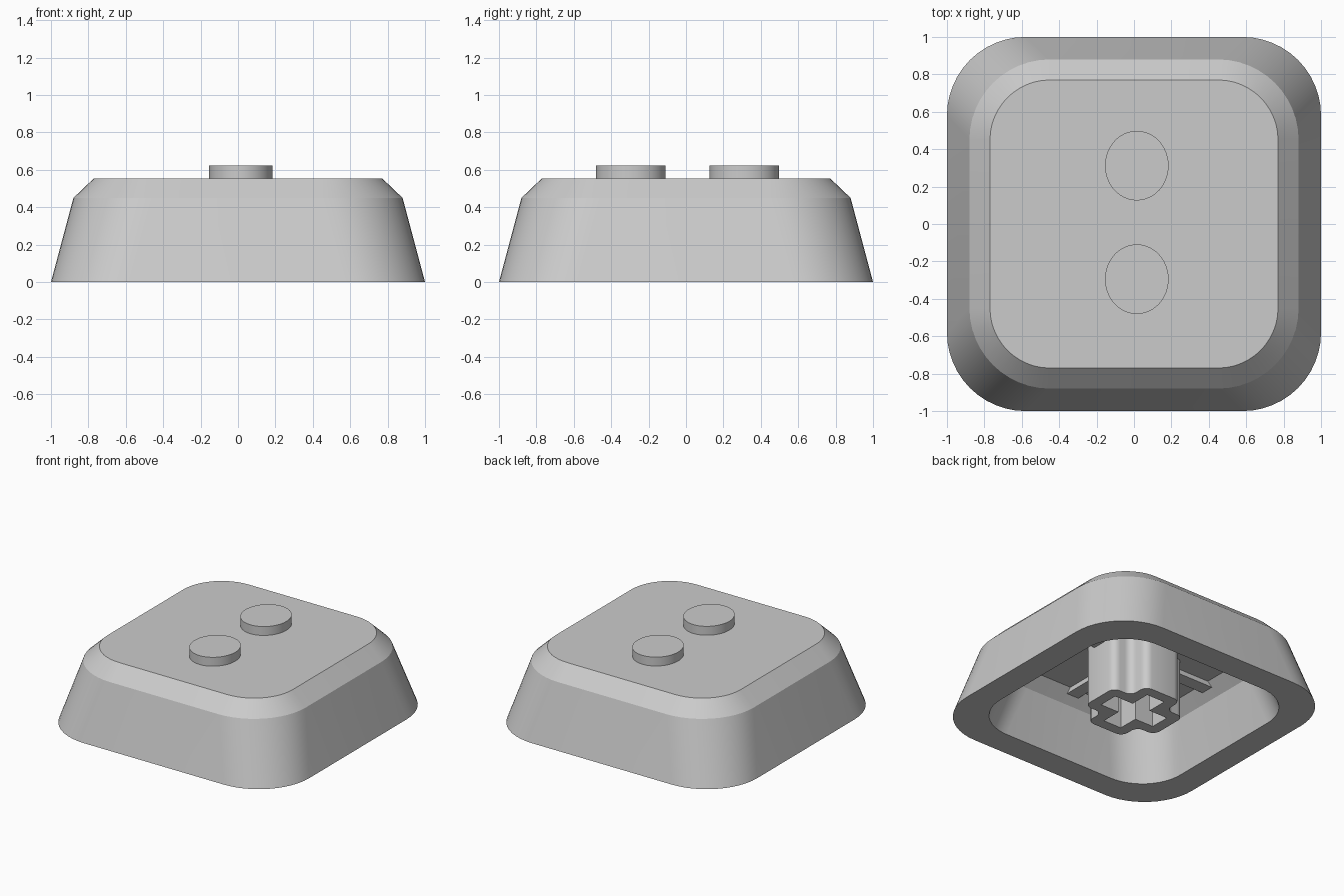
import bpy, bmesh, math
from mathutils import Matrix

cube = bpy.data.objects.get("Cube")
if cube:
    bpy.data.objects.remove(cube, do_unlink=True)

grey = bpy.data.materials.new("light grey plastic")
grey.use_nodes = True
grey.diffuse_color = (0.6, 0.6, 0.6, 1)
grey.node_tree.nodes["Principled BSDF"].inputs["Base Color"].default_value = (0.6, 0.6, 0.6, 1)


def finish(name, bm):
    bmesh.ops.recalc_face_normals(bm, faces=bm.faces)
    mesh = bpy.data.meshes.new(name)
    bm.to_mesh(mesh)
    bm.free()
    mesh.materials.append(grey)
    obj = bpy.data.objects.new(name, mesh)
    bpy.context.collection.objects.link(obj)
    bpy.ops.object.select_all(action='DESELECT')
    obj.select_set(True)
    bpy.context.view_layer.objects.active = obj
    bpy.ops.object.shade_smooth_by_angle(angle=math.radians(24))
    return obj


def rounded_square(bm, half, radius, z, steps=12):
    ring = []
    for corner in range(4):
        mid = math.radians(45 + 90 * corner)
        reach = (half - radius) * math.sqrt(2)
        for i in range(steps + 1):
            a = math.radians(90 * (corner + i / steps))
            ring.append(bm.verts.new((reach * math.cos(mid) + radius * math.cos(a),
                                      reach * math.sin(mid) + radius * math.sin(a), z)))
    return ring


def plus_ring(bm, length, width, bevel, z, steps=4):
    """Plus outline whose tip corners and inner notches are rounded."""
    ring = []
    for k in range(4):
        turn = Matrix.Rotation(math.radians(90 * k), 3, 'Z')
        tip, notch = length - bevel, width + bevel
        arcs = [(tip, bevel - width, -90, 0), (tip, width - bevel, 0, 90), (notch, notch, 270, 180)]
        for cx, cy, start, end in arcs:
            for i in range(steps + 1):
                a = math.radians(start + (end - start) * i / steps)
                point = Matrix.Translation((cx + bevel * math.cos(a), cy + bevel * math.sin(a), z))
                ring.append(bm.verts.new(turn @ point.to_translation()))
    return ring


def plus_corners(bm, length, width, z):
    ring = []
    for k in range(4):
        turn = Matrix.Rotation(math.radians(90 * k), 3, 'Z')
        for x, y in ((length, -width), (length, width), (width, width)):
            ring.append(bm.verts.new(turn @ Matrix.Translation((x, y, z)).to_translation()))
    return ring


def skin(bm, first, second):
    n = len(first)
    for i in range(n):
        j = (i + 1) % n
        bm.faces.new((first[i], second[i], second[j], first[j]))


# Hollow cap: the cavity is a smaller copy of the outside, joined at the rim
bm = bmesh.new()
outside = [(0.77, 0.32, 0.555), (0.88, 0.43, 0.45), (1.0, 0.42, 0)]
inside = [[0.8 * value for value in section] for section in reversed(outside)]
rings = [rounded_square(bm, *s) for s in outside + inside]
for upper, lower in zip(rings, rings[1:]):
    skin(bm, upper, lower)
bm.faces.new(rings[0])
bm.faces.new(rings[-1])
finish("cap_shell", bm)

# Two raised oval studs on top
for name, y in (("back_stud", 0.312), ("front_stud", -0.295)):
    bm = bmesh.new()
    bmesh.ops.create_cone(bm, cap_ends=True, segments=48, radius1=1, radius2=1, depth=0.07)
    bmesh.ops.transform(bm, verts=bm.verts,
                        matrix=Matrix.Translation((0.015, y, 0.587)) @ Matrix.Diagonal((0.17, 0.186, 1, 1)))
    finish(name, bm)

# Socket stem underneath: rounded plus outside, cross-shaped hole inside
bm = bmesh.new()
outer_top = plus_ring(bm, 0.31, 0.155, 0.055, 0.46)
outer_end = plus_ring(bm, 0.31, 0.155, 0.055, 0)
hole_end = plus_corners(bm, 0.23, 0.075, 0)
hole_top = plus_corners(bm, 0.23, 0.075, 0.42)
skin(bm, outer_top, outer_end)
skin(bm, hole_end, hole_top)
bm.faces.new(hole_top)
rim = [bm.edges.get((ring[i - 1], ring[i])) for ring in (outer_end, hole_end) for i in range(len(ring))]
bmesh.ops.triangle_fill(bm, edges=rim, use_beauty=True)
finish("socket_stem", bm)

# Ribs against the ceiling, one on each side of the stem
bm = bmesh.new()
for k in range(4):
    place = Matrix.Rotation(math.radians(90 * k), 4, 'Z') @ Matrix.Translation((0.475, 0, 0.435))
    bmesh.ops.create_cube(bm, size=1, matrix=place @ Matrix.Diagonal((0.37, 0.1, 0.05, 1)))
finish("ceiling_ribs", bm)
